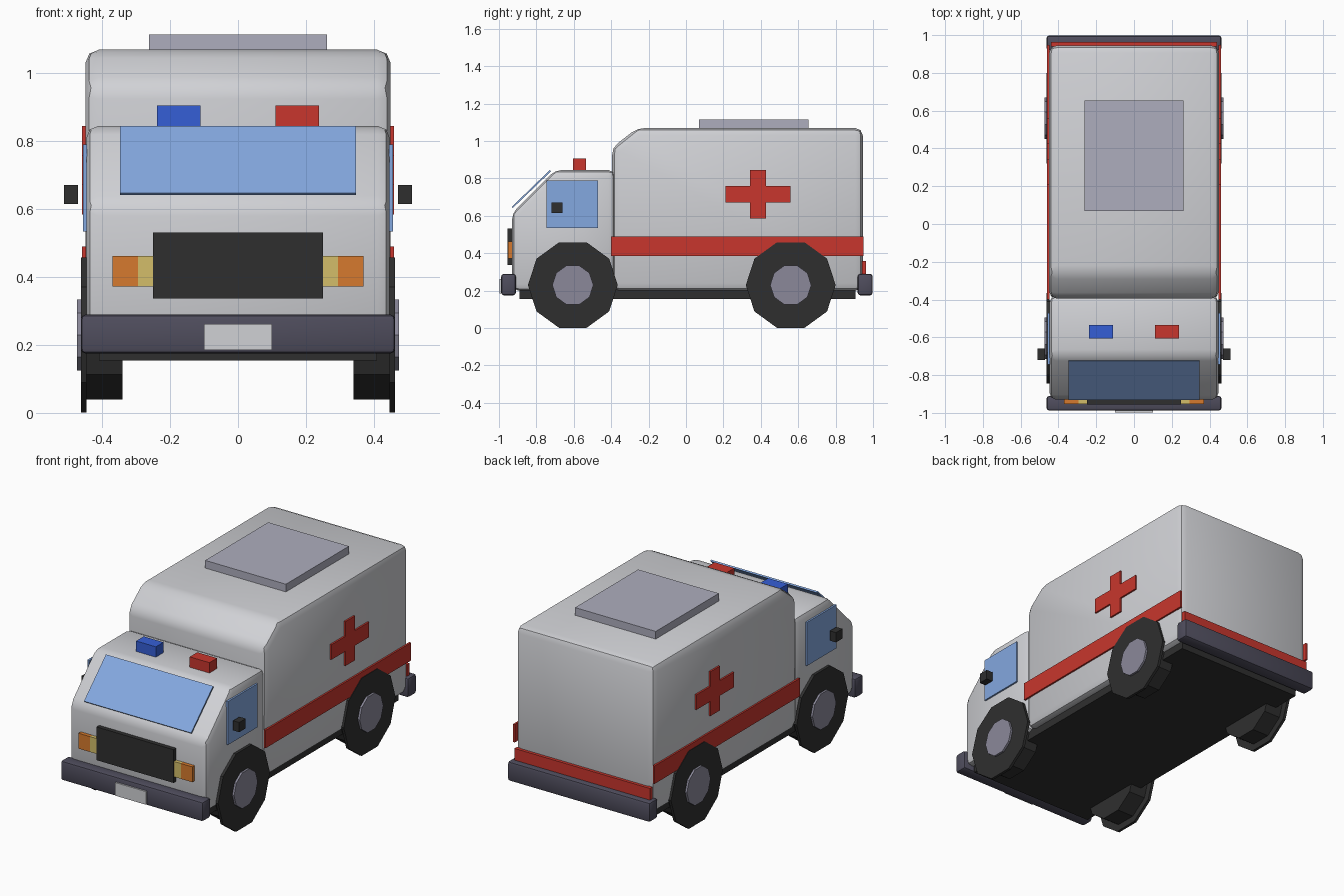
import bpy, bmesh, math

if "Cube" in bpy.data.objects:
    bpy.data.objects.remove(bpy.data.objects["Cube"], do_unlink=True)


def material(name, hex_code):
    def linear(i):
        c = int(hex_code[i:i + 2], 16) / 255
        return c / 12.92 if c <= 0.04 else ((c + 0.055) / 1.055) ** 2.4
    colour = (linear(0), linear(2), linear(4), 1)
    m = bpy.data.materials.new(name)
    m.use_nodes = True
    m.diffuse_color = colour
    m.node_tree.nodes["Principled BSDF"].inputs["Base Color"].default_value = colour
    return m


WHITE = material("body white", "d0d1d5")
RED = material("signal red", "c8362d")
GLASS = material("window blue", "84a8e0")
BLUE = material("beacon blue", "355fd6")
ORANGE = material("indicator orange", "d67a2e")
YELLOW = material("headlight yellow", "d4be6a")
BLACK = material("rubber black", "2f2f2f")
HUB = material("hub grey", "8b899a")
HATCH = material("hatch grey", "aeaebd")
BUMPER = material("bumper slate", "4f4d5d")


def prism(name, profile, x0, x1, mat, bevel=0, segments=2):
    """Extrude a (y, z) profile along x, optionally rounding its edges."""
    bm = bmesh.new()
    face = bm.faces.new([bm.verts.new((x0, y, z)) for y, z in profile])
    extruded = bmesh.ops.extrude_face_region(bm, geom=[face])["geom"]
    for v in extruded:
        if isinstance(v, bmesh.types.BMVert):
            v.co.x = x1
    bmesh.ops.recalc_face_normals(bm, faces=bm.faces)
    if bevel:
        sharp = [e for e in bm.edges if e.calc_face_angle(0) > math.radians(20)]
        bmesh.ops.bevel(bm, geom=sharp, offset=bevel, segments=segments,
                        profile=0.5, affect='EDGES', clamp_overlap=True)
        bmesh.ops.recalc_face_normals(bm, faces=bm.faces)
    mesh = bpy.data.meshes.new(name)
    bm.to_mesh(mesh)
    bm.free()
    mesh.materials.append(mat)
    ob = bpy.data.objects.new(name, mesh)
    bpy.context.collection.objects.link(ob)
    if bevel:
        bpy.ops.object.select_all(action='DESELECT')
        ob.select_set(True)
        bpy.context.view_layer.objects.active = ob
        bpy.ops.object.shade_smooth_by_angle(angle=math.radians(30))
    return ob


def box(name, x, y, z, mat, bevel=0):
    corners = [(y[0], z[0]), (y[1], z[0]), (y[1], z[1]), (y[0], z[1])]
    return prism(name, corners, x[0], x[1], mat, bevel)


def disc(name, y, z, radius, x0, x1, mat, sides=10):
    ring = [(y + radius * math.cos(math.tau * i / sides),
             z + radius * math.sin(math.tau * i / sides)) for i in range(sides)]
    return prism(name, ring, x0, x1, mat)


# Rear compartment and cab
prism("rear_compartment", [(-0.395, 0.2), (0.945, 0.2), (0.945, 1.07),
                           (-0.26, 1.07), (-0.395, 0.965)], -0.45, 0.45, WHITE, 0.04)
prism("cab", [(-0.93, 0.2), (-0.38, 0.2), (-0.38, 0.845), (-0.7, 0.845),
              (-0.93, 0.615)], -0.447, 0.447, WHITE, 0.035)
box("chassis", (-0.41, 0.41), (-0.89, 0.905), (0.155, 0.22), BLACK)
box("roof_hatch", (-0.262, 0.262), (0.07, 0.655), (1.06, 1.115), HATCH)

# Windscreen stands just off the sloping cab front
prism("windscreen", [(-0.932, 0.648), (-0.926, 0.642), (-0.722, 0.838),
                     (-0.728, 0.845)], -0.348, 0.348, GLASS)

# Bumpers, number plate and rear stripe
box("front_bumper", (-0.463, 0.463), (-0.988, -0.91), (0.175, 0.29), BUMPER, 0.014)
box("rear_bumper", (-0.463, 0.463), (0.918, 0.998), (0.175, 0.29), BUMPER, 0.014)
box("number_plate", (-0.1, 0.1), (-0.997, -0.988), (0.185, 0.262), WHITE)
box("rear_stripe", (-0.44, 0.44), (0.94, 0.963), (0.26, 0.358), RED)

# Grille
box("grille", (-0.25, 0.25), (-0.955, -0.92), (0.337, 0.532), BLACK)

# Parts repeated on each side
for side, s in (("left", 1), ("right", -1)):
    def across(a, b):
        return (s * a, s * b)

    box(side + "_headlight", across(0.25, 0.295), (-0.952, -0.92), (0.372, 0.462), YELLOW)
    box(side + "_indicator", across(0.295, 0.37), (-0.952, -0.92), (0.372, 0.462), ORANGE)
    box(side + "_beacon", across(0.11, 0.238), (-0.605, -0.535), (0.835, 0.906),
        RED if s > 0 else BLUE)
    box(side + "_window", across(0.445, 0.457), (-0.745, -0.47), (0.535, 0.79), GLASS)
    box(side + "_mirror", across(0.472, 0.512), (-0.72, -0.66), (0.615, 0.672), BLACK)
    box(side + "_stripe", across(0.448, 0.46), (-0.4, 0.948), (0.385, 0.49), RED)

    # Twelve-cornered cross outline built by rotating one arm
    cross = []
    for dy, dz in ((1, 0), (0, 1), (-1, 0), (0, -1)):
        arm = 0.175 if dy else 0.13
        for w in (-0.044, 0.044):
            cross.append((0.385 + dy * arm - dz * w, 0.715 + dz * arm + dy * w))
        cross.append((0.385 + 0.044 * (dy - dz), 0.715 + 0.044 * (dy + dz)))
    prism(side + "_cross", cross, s * 0.448, s * 0.46, RED)

    # Wheels: narrow outer tread, thicker inner drum and a hub cap
    for end, y in (("front", -0.605), ("rear", 0.56)):
        name = side + "_" + end
        disc(name + "_tyre", y, 0.23, 0.24, s * 0.447, s * 0.463, BLACK)
        disc(name + "_wheel_drum", y, 0.23, 0.2, s * 0.34, s * 0.45, BLACK)
        disc(name + "_hub_cap", y, 0.23, 0.11, s * 0.46, s * 0.475, HUB)
